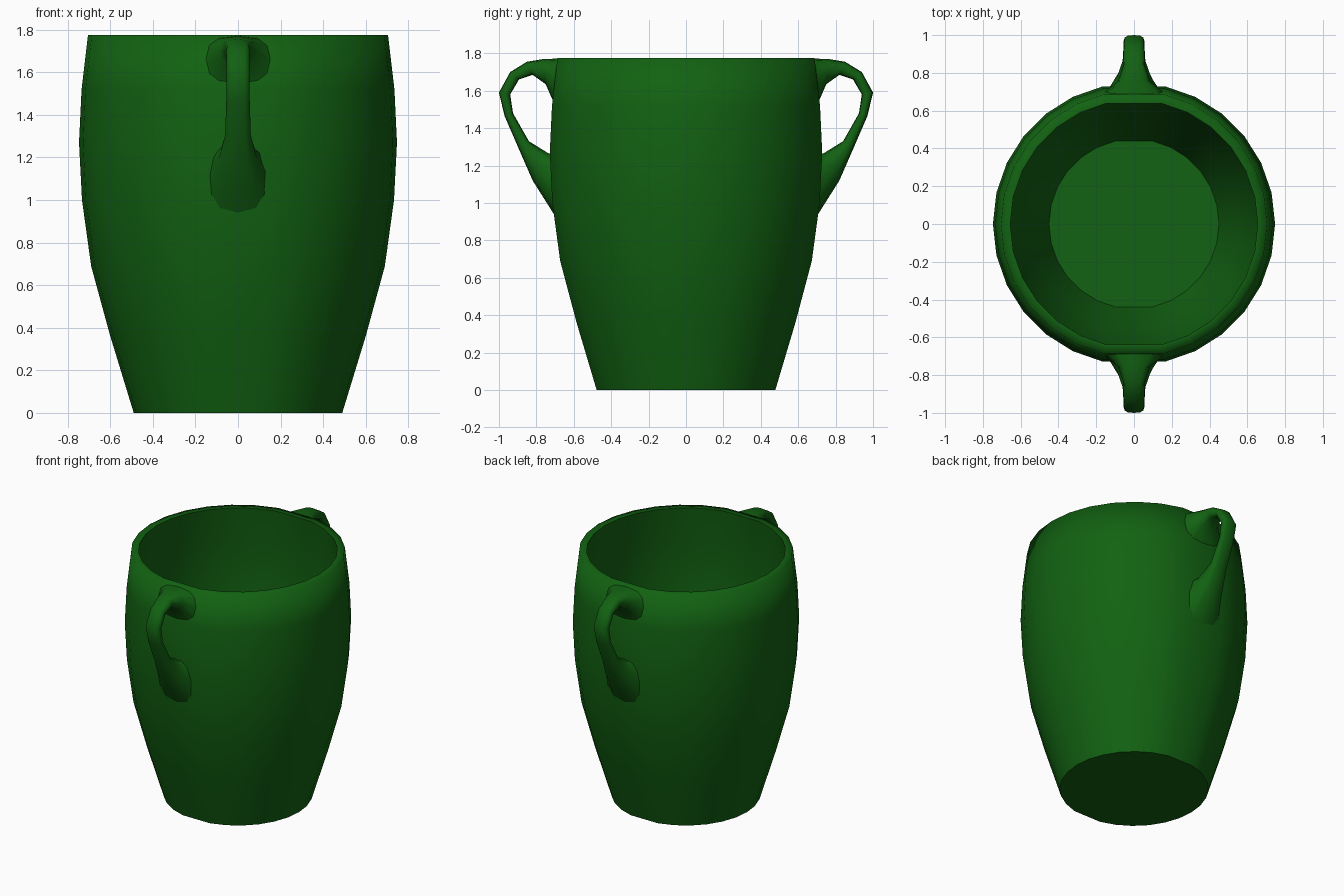
import bpy
import bmesh
from math import sin, cos, pi, copysign

cube = bpy.data.objects.get("Cube")
if cube:
    bpy.data.objects.remove(cube)

green = bpy.data.materials.new("deep_green")
green.use_nodes = True
colour = (0.006, 0.12, 0.006, 1)
green.diffuse_color = colour
green.node_tree.nodes["Principled BSDF"].inputs["Base Color"].default_value = colour


def skin(name, rings, sharp_rings=()):
    """Join successive rings of points into a capped, smooth shaded tube."""
    bm = bmesh.new()
    loops = [[bm.verts.new(p) for p in ring] for ring in rings]
    for a, b in zip(loops, loops[1:]):
        for i in range(len(a)):
            j = (i + 1) % len(a)
            bm.faces.new((a[i], a[j], b[j], b[i]))
    caps = [bm.faces.new(loops[0]), bm.faces.new(loops[-1])]
    bmesh.ops.recalc_face_normals(bm, faces=bm.faces)
    for face in bm.faces:
        face.smooth = face not in caps
    for k in sharp_rings:
        loop = loops[k]
        for i in range(len(loop)):
            bm.edges.get((loop[i - 1], loop[i])).smooth = False
    mesh = bpy.data.meshes.new(name)
    bm.to_mesh(mesh)
    bm.free()
    mesh.materials.append(green)
    obj = bpy.data.objects.new(name, mesh)
    bpy.context.collection.objects.link(obj)
    return obj


# Hollow body: outer wall up, over the rim, inner wall down to the floor
outer = [(0.49, 0), (0.60, 0.36), (0.69, 0.69), (0.733, 1.0),
         (0.747, 1.27), (0.735, 1.52), (0.705, 1.775)]
inner = [(r - 0.05, z) for r, z in reversed(outer[1:])] + [(0.45, 0.05)]
profile = outer + inner

# The wall is flattened where the two handles join
SIDES = 28
angles = [2 * pi * i / SIDES for i in range(SIDES) if i not in (7, 21)]
skin("cup_body",
     [[(r * cos(a), r * sin(a), z) for a in angles] for r, z in profile],
     (0, len(outer), len(profile) - 1))

# Handle stations: outer y, outer z, inner y, inner z, half width
stations = [
    (0.67, 1.772, 0.70, 1.52, 0.17),
    (0.76, 1.77, 0.75, 1.635, 0.085),
    (0.85, 1.755, 0.82, 1.685, 0.058),
    (0.94, 1.70, 0.893, 1.66, 0.055),
    (1.0, 1.59, 0.94, 1.58, 0.055),
    (0.97, 1.465, 0.925, 1.48, 0.055),
    (0.89, 1.28, 0.84, 1.33, 0.06),
    (0.82, 1.12, 0.735, 1.265, 0.09),
    (0.70, 0.93, 0.68, 1.27, 0.15),
]


def soft(v):
    """Push a circle coordinate toward a rounded square."""
    return copysign(abs(v) ** 0.75, v)


def handle_ring(station, side):
    oy, oz, iy, iz, width = station
    ring = []
    for i in range(12):
        a = 2 * pi * i / 12
        t = soft(sin(a)) / 2
        ring.append((width * soft(cos(a)),
                     side * ((oy + iy) / 2 + t * (oy - iy)),
                     (oz + iz) / 2 + t * (oz - iz)))
    return ring


for name, side in (("front_handle", -1), ("back_handle", 1)):
    skin(name, [handle_ring(s, side) for s in stations])
